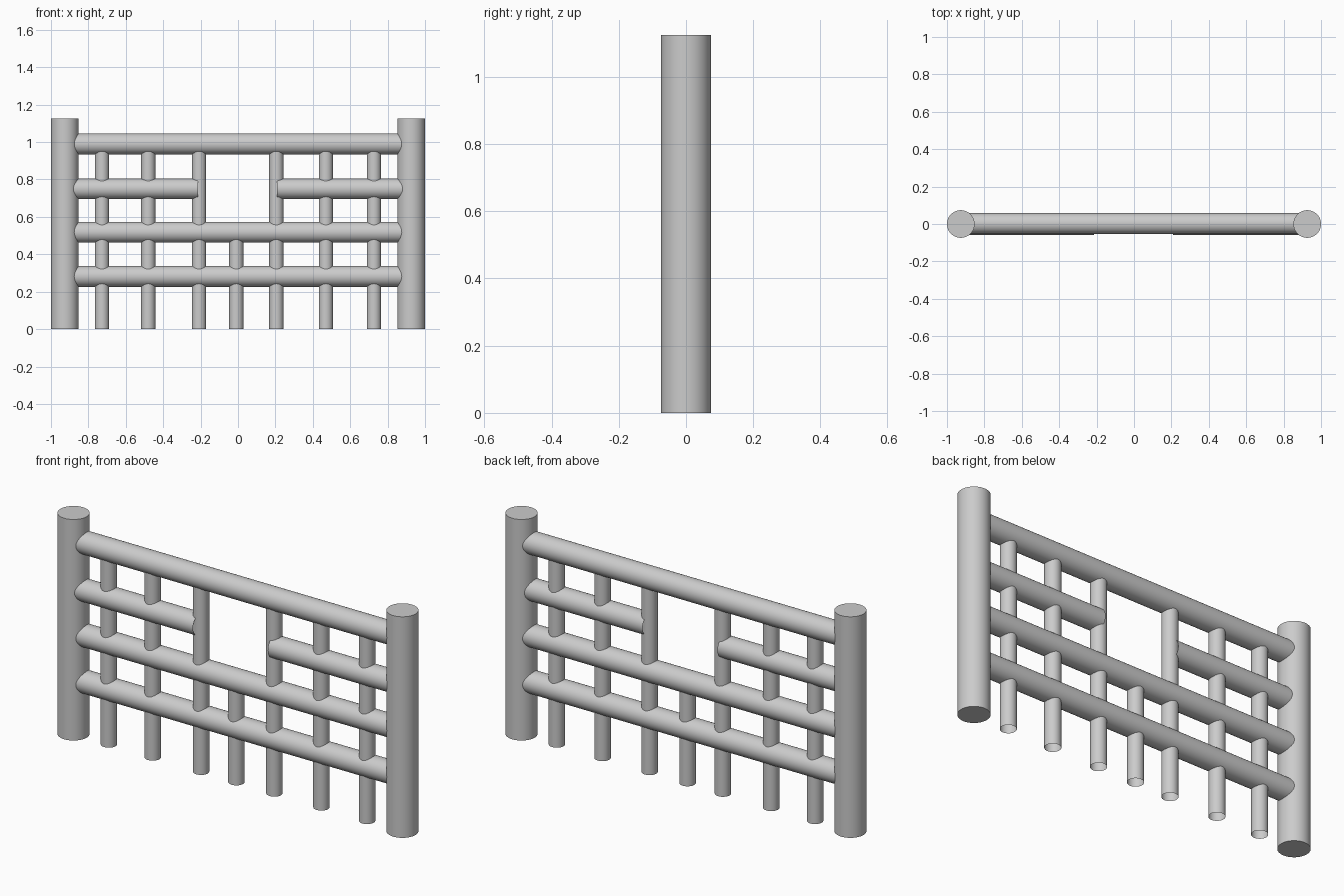
import bpy
import math

if "Cube" in bpy.data.objects:
    bpy.data.objects.remove(bpy.data.objects["Cube"])


def rod(name, radius, length, centre, along_x=False, fill='NOTHING', sides=32):
    """Smooth round rod, upright or lying along x."""
    rotation = (0, math.pi / 2, 0) if along_x else (0, 0, 0)
    bpy.ops.mesh.primitive_cylinder_add(vertices=sides, radius=radius, depth=length,
                                        end_fill_type=fill, location=centre,
                                        rotation=rotation)
    obj = bpy.context.object
    obj.name = name
    bpy.ops.object.shade_smooth_by_angle(angle=math.radians(40))
    return obj


POST_X, POST_R, POST_H = 0.926, 0.074, 1.125
RAIL_R, PICKET_R = 0.055, 0.038

# End posts, capped
for side, sx in (("left", -1), ("right", 1)):
    rod(f"{side}_post", POST_R, POST_H, (sx * POST_X, 0, POST_H / 2),
        fill='NGON', sides=48)

# Full-width rails
for name, z in (("lower_rail", 0.282), ("middle_rail", 0.518), ("top_rail", 0.99)):
    rod(name, RAIL_R + 0.001, 2 * POST_X, (0, 0.002, z), along_x=True)

# Short rails either side of the window opening
for side, x0, x1 in (("left", -POST_X, -0.213), ("right", 0.208, POST_X)):
    rod(f"{side}_short_rail", RAIL_R, x1 - x0, ((x0 + x1) / 2, -0.003, 0.75),
        along_x=True)

# Tall pickets, open at the foot, ending inside the top rail
for i, x in enumerate((-0.727, -0.48, -0.208, 0.205, 0.47, 0.727)):
    rod(f"picket_{i + 1}", PICKET_R, 0.99, (x, 0, 0.495))

# Short picket below the window opening
rod("centre_picket", PICKET_R, 0.518, (-0.009, 0, 0.259))
